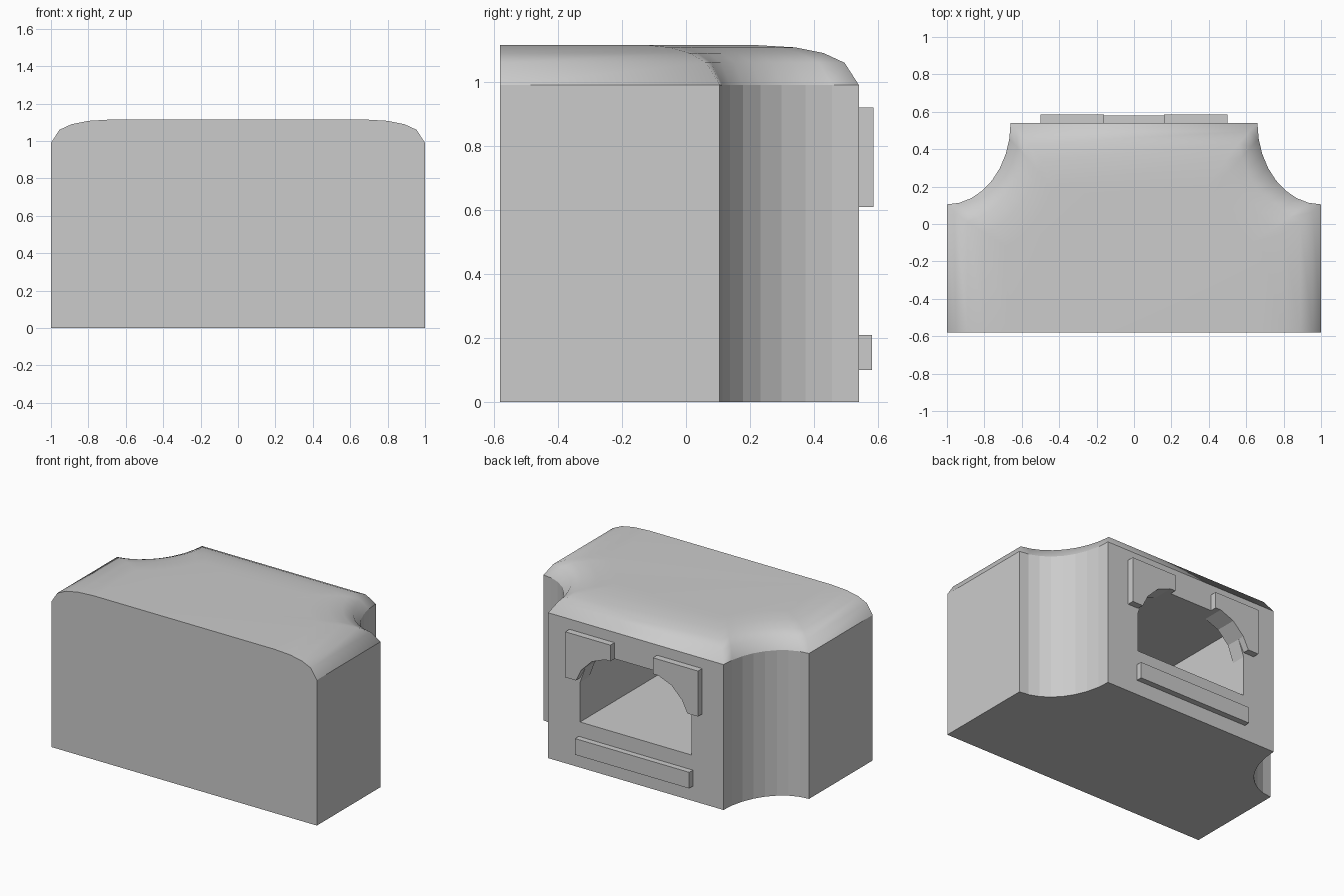
import bpy, bmesh, math

if "Cube" in bpy.data.objects:
    bpy.data.objects.remove(bpy.data.objects["Cube"])

grey = bpy.data.materials.new("light_grey")
grey.use_nodes = True
colour = (0.6, 0.6, 0.6, 1)
grey.diffuse_color = colour
grey.node_tree.nodes["Principled BSDF"].inputs["Base Color"].default_value = colour


def finish(name, bm):
    bmesh.ops.recalc_face_normals(bm, faces=bm.faces)
    mesh = bpy.data.meshes.new(name)
    bm.to_mesh(mesh)
    bm.free()
    mesh.materials.append(grey)
    obj = bpy.data.objects.new(name, mesh)
    bpy.context.collection.objects.link(obj)
    return obj


def extrude_y(name, outline, y0, y1):
    """Prism from an x-z outline between two depths."""
    bm = bmesh.new()
    face = bm.faces.new([bm.verts.new((x, y0, z)) for x, z in outline])
    geom = bmesh.ops.extrude_face_region(bm, geom=[face])["geom"]
    moved = [g for g in geom if isinstance(g, bmesh.types.BMVert)]
    bmesh.ops.translate(bm, verts=moved, vec=(0, y1 - y0, 0))
    return finish(name, bm)


def mirrored(half):
    return half + [(-x, z) for x, z in reversed(half)]


# Plan outline with scooped rear corners, inset by d on all sides but the front
FRONT, BACK, STEPS = -0.58, 0.54, 8


def plan(d):
    rx, ry = 0.34 + d, 0.435 + d
    t0, t1 = math.asin(d / ry), math.acos(d / rx)
    half = [(1 - d, FRONT)]
    for i in range(STEPS + 1):
        t = t1 + (t0 - t1) * i / STEPS
        t_adj = math.pi / 2 - t
        half.append((1 - rx * math.sin(t_adj), BACK - ry * math.cos(t_adj)))
    # Start the scoop on the side wall and finish it on the rear wall
    half = [half[0]] + [(1 - rx * math.cos(t1 + (t0 - t1) * i / STEPS),
                         BACK - ry * math.sin(t1 + (t0 - t1) * i / STEPS))
                        for i in range(STEPS + 1)]
    return mirrored(half)


# Housing: stacked rings from the floor up through the rounded top edge
levels = [(0, 0), (0.99, 0), (1.06, 0.045), (1.09, 0.11), (1.108, 0.2), (1.115, 0.32)]
bm = bmesh.new()
rings = [[bm.verts.new((x, y, z)) for x, y in plan(d)] for z, d in levels]
count = len(rings[0])
for k in range(len(rings) - 1):
    a, b = rings[k], rings[k + 1]
    for i in range(count - 1):
        face = bm.faces.new((a[i], a[i + 1], b[i + 1], b[i]))
        face.smooth = k > 0
bm.faces.new(rings[0])
bm.faces.new(rings[-1]).smooth = True
bm.faces.new([r[0] for r in rings] + [r[-1] for r in reversed(rings)])
for edge in bm.edges:
    if len(edge.link_faces) == 2 and edge.calc_face_angle() > math.radians(35):
        edge.smooth = False
    if all(abs(v.co.z - 0.99) < 0.001 for v in edge.verts):
        edge.smooth = False
housing = finish("housing", bm)

# Socket: arched mouth leading into a plain rectangular cavity
arch = [(0.42, 0.58), (0.38, 0.69), (0.3, 0.77), (0.2, 0.81)]
mouth = extrude_y("mouth_cutter", mirrored([(0.42, 0.31)] + arch), 0.4, 0.7)
cavity = extrude_y("cavity_cutter", mirrored([(0.42, 0.31), (0.42, 0.81)]), -0.57, 0.44)
for cutter in (mouth, cavity):
    mod = housing.modifiers.new(cutter.name, "BOOLEAN")
    mod.operation = "DIFFERENCE"
    mod.solver = "EXACT"
    mod.object = cutter
bpy.context.view_layer.update()
baked = bpy.data.meshes.new_from_object(
    housing.evaluated_get(bpy.context.evaluated_depsgraph_get()))
housing.modifiers.clear()
housing.data = baked
for cutter in (mouth, cavity):
    bpy.data.objects.remove(cutter)

# Raised shoulder tabs hugging the arch
tab = [(0.16, 0.92), (0.5, 0.92), (0.5, 0.61), (0.42, 0.61)] + arch[1:] + [(0.16, 0.81)]
for side, sign in (("left", 1), ("right", -1)):
    extrude_y(side + "_tab", [(sign * x, z) for x, z in tab], 0.53, 0.585)

# Raised bar below the mouth
extrude_y("lower_bar", mirrored([(0.43, 0.1), (0.43, 0.21)]), 0.53, 0.58)
